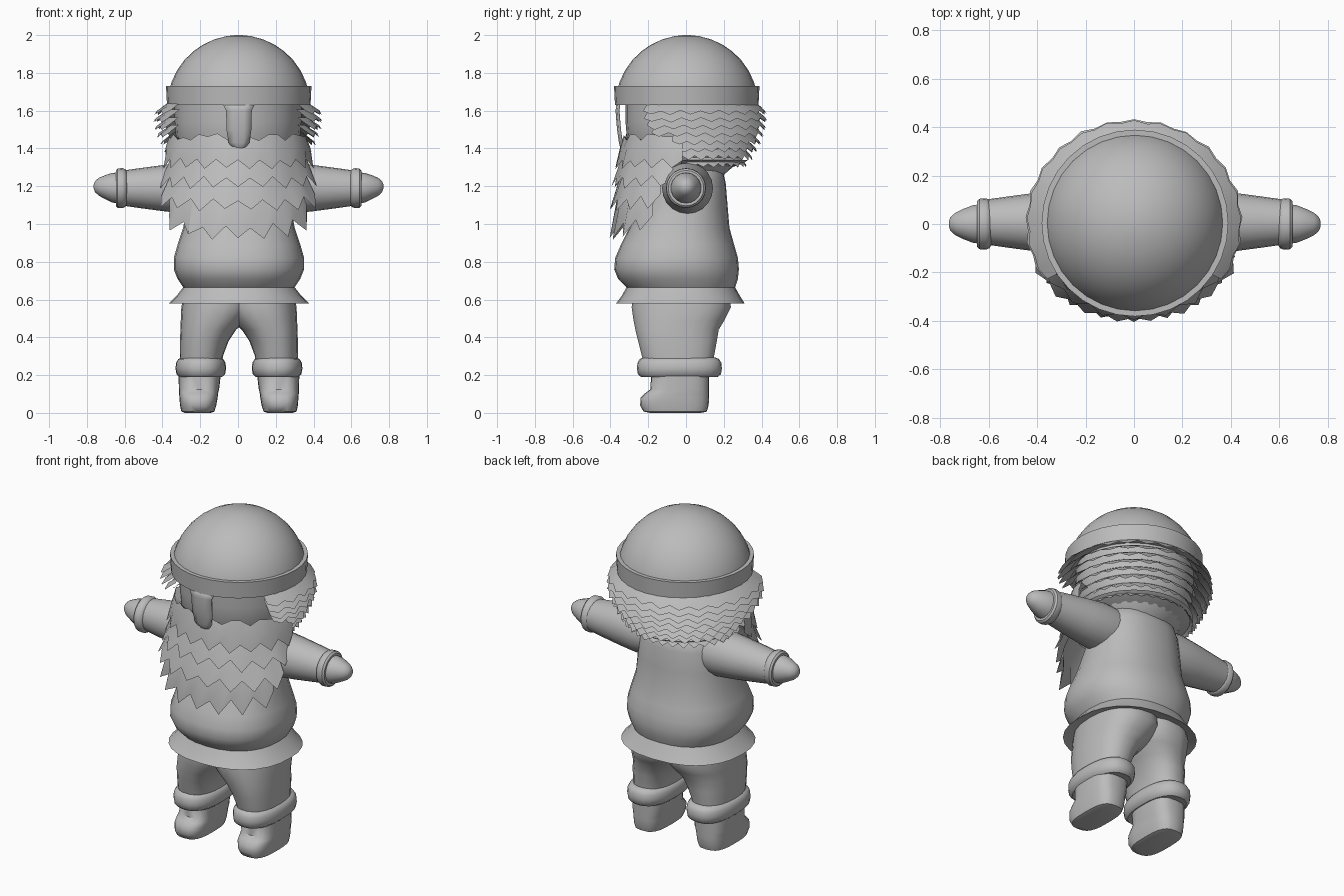
import bpy, bmesh, math, random
from mathutils import Vector

random.seed(4)
grey = bpy.data.materials.new("plain grey")
grey.diffuse_color = (0.5, 0.5, 0.5, 1)


def finish(name, bm, angle=40, fix_normals=True):
    if fix_normals:
        bmesh.ops.recalc_face_normals(bm, faces=bm.faces)
    me = bpy.data.meshes.new(name)
    bm.to_mesh(me)
    bm.free()
    me.materials.append(grey)
    me.shade_smooth()
    me.set_sharp_from_angle(angle=math.radians(angle))
    ob = bpy.data.objects.new(name, me)
    bpy.context.collection.objects.link(ob)
    return ob


def loft(name, sections, n=24, p=2.0, place=lambda x, y, z: (x, y, z), angle=40):
    """Skin through (z, cx, cy, rx, ry) rounded sections and cap both ends."""
    bm = bmesh.new()
    rings = []
    for z, cx, cy, rx, ry in sections:
        ring = []
        for i in range(n):
            a = 2 * math.pi * i / n
            c, s = math.cos(a), math.sin(a)
            x = math.copysign(abs(c) ** (2 / p), c)
            y = math.copysign(abs(s) ** (2 / p), s)
            ring.append(bm.verts.new(place(cx + rx * x, cy + ry * y, z)))
        rings.append(ring)
    for a, b in zip(rings, rings[1:]):
        for i in range(n):
            j = (i + 1) % n
            bm.faces.new((a[i], a[j], b[j], b[i]))
    bm.faces.new(rings[0])
    bm.faces.new(rings[-1])
    return finish(name, bm, angle)


def tufts(name, rows, middle, half, teeth, jag, sag=0.0, cy=0.0, wild=0.0):
    """Open jagged skirt of hair: rows are (z, rx, ry), the last one is toothed."""
    bm = bmesh.new()
    n = teeth * 2
    grid = []
    for k, (z, rx, ry) in enumerate(rows):
        line = []
        last = k == len(rows) - 1
        for i in range(n + 1):
            t = 2 * i / n - 1
            a = math.radians(middle + half * t)
            dz, f = 0.0, 1.0
            if last:
                tip = i % 2
                dz = (-jag if tip else jag) * random.uniform(0.6, 1.2)
                f = 1 + (wild if tip else -wild) * random.uniform(0.5, 1.1)
                dz -= sag * (1 - t * t)
            elif k == 1 and wild > 0.03:
                dz = random.uniform(-0.02, 0.02)
            line.append(bm.verts.new((rx * f * math.cos(a), cy + ry * f * math.sin(a), z + dz)))
        grid.append(line)
    for a, b in zip(grid, grid[1:]):
        for i in range(n):
            bm.faces.new((b[i], b[i + 1], a[i + 1], a[i]))
    return finish(name, bm, 35, False)


# Tunic with a round belly and flared hem
loft("tunic", [(z, 0.005, (f + b) / 2, rx, (b - f) / 2) for z, rx, f, b in (
    (0.61, 0.28, -0.28, 0.23), (0.58, 0.37, -0.37, 0.31), (0.62, 0.33, -0.34, 0.285),
    (0.665, 0.295, -0.315, 0.26), (0.71, 0.325, -0.36, 0.275), (0.76, 0.345, -0.38, 0.28),
    (0.82, 0.345, -0.375, 0.275), (0.89, 0.325, -0.345, 0.255), (0.98, 0.295, -0.30, 0.23),
    (1.10, 0.275, -0.24, 0.22), (1.22, 0.255, -0.20, 0.21), (1.28, 0.235, -0.19, 0.195),
    (1.33, 0.18, -0.15, 0.14))], 28, 2.3)

# Head under the helmet
loft("head", [(1.26, 0, 0.02, 0.20, 0.18), (1.33, 0, 0.01, 0.28, 0.27), (1.42, 0, 0.005, 0.325, 0.315),
              (1.54, 0, 0.005, 0.335, 0.325), (1.66, 0, 0.005, 0.335, 0.325)], 24)

# Helmet dome with a stepped brim
dome = [(1.64, 0.34), (1.63, 0.365), (1.63, 0.38), (1.73, 0.385), (1.73, 0.362)]
for d in (20, 30, 40, 50, 60, 70, 80, 87):
    r = math.radians(d)
    dome.append((1.625 + 0.375 * math.sin(r), 0.378 * math.cos(r)))
loft("helmet", [(z, 0.004, 0.004, r, r) for z, r in dome], 32)

# Nose guard, slightly ridged down the middle
bm = bmesh.new()
rows = []
for z, w, y in ((1.645, 0.09, -0.372), (1.60, 0.068, -0.378), (1.50, 0.066, -0.37),
                (1.43, 0.055, -0.36), (1.37, 0.008, -0.345)):
    rows.append([bm.verts.new((0.005 + w * u, y + 0.012 * abs(u), z)) for u in (-1, -0.4, 0.4, 1)])
for a, b in zip(rows, rows[1:]):
    for i in range(3):
        bm.faces.new((b[i], b[i + 1], a[i + 1], a[i]))
guard = finish("nose_guard", bm, 40, False)
solid = guard.modifiers.new("thickness", "SOLIDIFY")
solid.thickness = 0.014

# Hair: stacked jagged layers round the back of the head
for k in range(8):
    z = 1.59 - 0.04 * k
    r = (0.425, 0.43, 0.425, 0.412, 0.395, 0.375, 0.35, 0.32)[k]
    half = (124, 123, 121, 118, 102, 98, 94, 90)[k]
    tufts(f"hair_layer_{k + 1}", [(z + 0.055, r * 0.86, r * 0.84), (z + 0.035, r * 0.93, r * 0.91),
                                  (z, r * 1.03, r * 0.985)], 90, half, 17, 0.011, 0, 0.005, 0.016)
# Underside of the hair
tufts("hair_underside", [(1.34, 0.33, 0.33), (1.32, 0.30, 0.30), (1.29, 0.20, 0.20)], 90, 95, 14, 0.006)

# Beard: four ragged layers
tufts("beard_top", [(1.42, 0.30, 0.29), (1.46, 0.365, 0.33), (1.40, 0.385, 0.35), (1.32, 0.395, 0.365)],
      -90, 87, 10, 0.025, 0.0, 0.0, 0.035)
tufts("beard_upper", [(1.40, 0.35, 0.31), (1.32, 0.38, 0.35), (1.22, 0.425, 0.385)],
      -90, 79, 9, 0.03, 0.0, 0.0, 0.04)
tufts("beard_middle", [(1.32, 0.35, 0.31), (1.22, 0.40, 0.36), (1.12, 0.455, 0.395)],
      -90, 69, 8, 0.03, 0.02, 0.0, 0.04)
tufts("beard_bottom", [(1.24, 0.36, 0.31), (1.12, 0.41, 0.37), (1.01, 0.435, 0.39)],
      -90, 62, 7, 0.035, 0.06, 0.0, 0.05)

for s, side in ((-1, "left"), (1, "right")):
    def sideways(x, y, z, s=s):
        return (0.003 + s * z, y, x)

    def upright(x, y, z, s=s):
        return (0.005 + s * x, y, z)

    # Arm parts run outward from the shoulder
    loft(f"{side}_sleeve", [(d, 1.19, 0.008, r, r) for d, r in (
        (0.18, 0.13), (0.28, 0.135), (0.40, 0.122), (0.52, 0.106), (0.62, 0.092))], 20, 2, sideways)
    loft(f"{side}_sleeve_cuff", [(d, 1.19, 0.0, r, r) for d, r in (
        (0.59, 0.085), (0.60, 0.10), (0.615, 0.106), (0.64, 0.104), (0.65, 0.094), (0.65, 0.08))],
        20, 2, sideways)
    loft(f"{side}_hand", [(d, c, 0.0, r, r) for d, r, c in (
        (0.63, 0.084, 1.19), (0.67, 0.078, 1.192), (0.705, 0.064, 1.195), (0.74, 0.047, 1.197),
        (0.76, 0.029, 1.198), (0.767, 0.01, 1.198))], 18, 2, sideways, 60)

    # Trouser leg, merging with its twin above the crotch
    loft(f"{side}_trouser_leg", [(z, (i + o) / 2, (f + b) / 2, (o - i) / 2, (b - f) / 2)
                                 for z, i, o, f, b in (
        (0.22, 0.09, 0.31, -0.215, 0.145), (0.30, 0.085, 0.312, -0.235, 0.15),
        (0.38, 0.055, 0.312, -0.255, 0.165), (0.44, 0.015, 0.31, -0.27, 0.175),
        (0.49, -0.04, 0.308, -0.28, 0.205), (0.56, -0.09, 0.305, -0.29, 0.24),
        (0.64, -0.09, 0.29, -0.28, 0.23))], 22, 2.4, upright)
    # Padded trouser cuff
    loft(f"{side}_trouser_cuff", [(z, 0.202, -0.035, 0.134 - d, 0.225 - d) for z, d in (
        (0.195, 0.045), (0.19, 0.022), (0.205, 0.005), (0.235, 0), (0.265, 0.003),
        (0.285, 0.015), (0.293, 0.035))], 24, 2.4, upright, 50)
    # Boot with a low toe
    loft(f"{side}_boot", [(z, (i + o) / 2, (f + b) / 2, (o - i) / 2, (b - f) / 2)
                          for z, i, o, f, b in (
        (0.0, 0.15, 0.285, -0.19, 0.08), (0.007, 0.13, 0.305, -0.225, 0.11),
        (0.04, 0.12, 0.312, -0.243, 0.12), (0.08, 0.113, 0.315, -0.24, 0.122),
        (0.105, 0.11, 0.317, -0.215, 0.122), (0.125, 0.105, 0.318, -0.188, 0.122),
        (0.21, 0.095, 0.32, -0.185, 0.122))], 24, 3, upright, 50)
